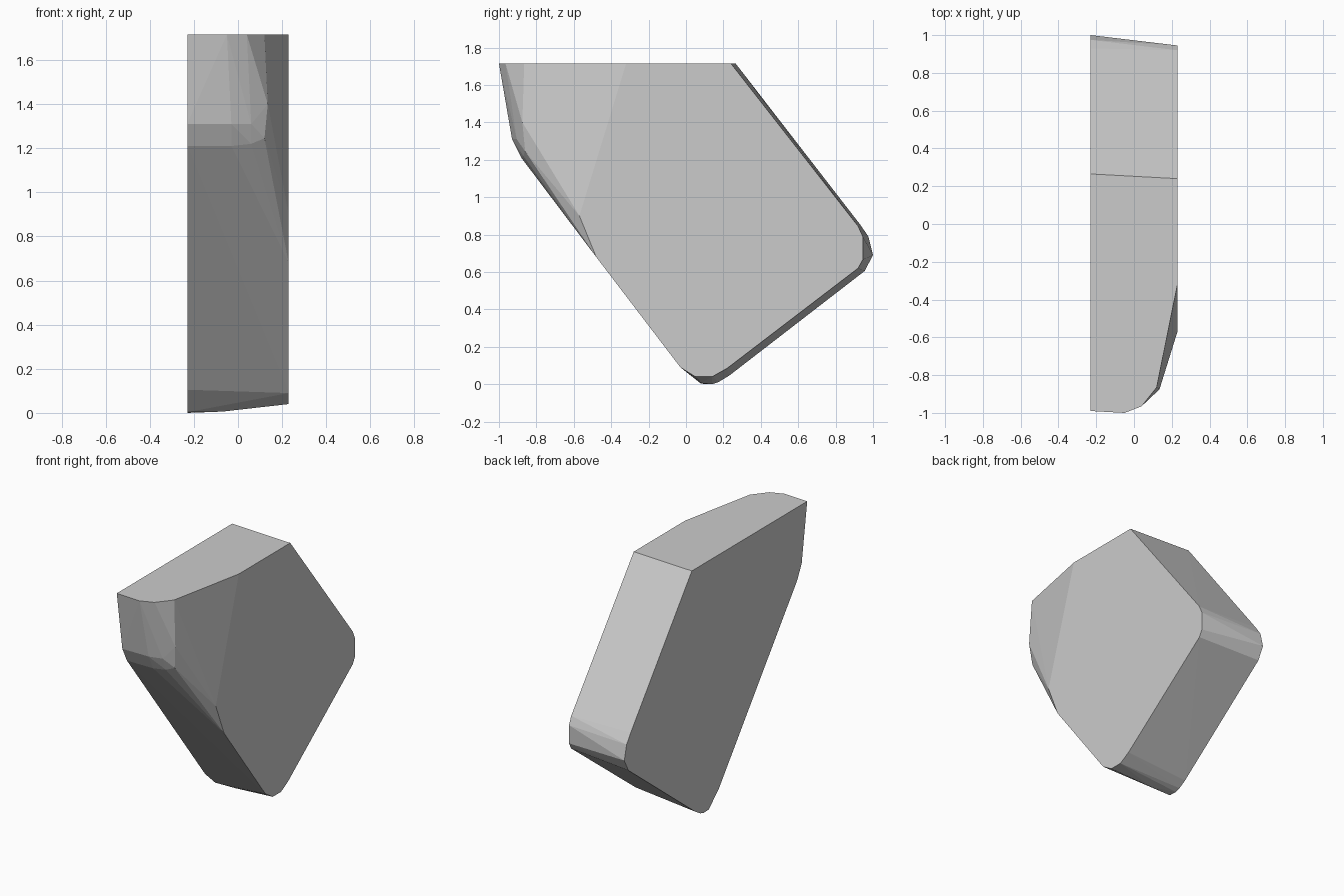
import bpy, bmesh

if "Cube" in bpy.data.objects:
    bpy.data.objects.remove(bpy.data.objects["Cube"])

HALF = 0.23   # half thickness
TOP = 1.715   # height of the flat top

# Side outlines as (y, z): back edge, rounded back corner, rounded foot
left_outline = [(0.265, TOP), (0.93, 0.855), (0.975, 0.79), (1.0, 0.69), (0.955, 0.605),
                (0.23, 0.045), (0.175, 0.012), (0.14, 0.0), (0.08, 0.003), (-0.03, 0.105),
                (-0.88, 1.21), (-0.93, 1.31), (-0.99, TOP)]
right_outline = [(0.24, TOP), (0.92, 0.845), (0.945, 0.79), (0.945, 0.665), (0.92, 0.62),
                 (0.22, 0.085), (0.14, 0.04), (0.05, 0.04), (-0.03, 0.09),
                 (-0.48, 0.68), (-0.57, 0.90), (-0.32, TOP)]

# Rounded nose between the two sides as (x, y, z)
nose = [(-0.05, -1.0, TOP), (0.04, -0.965, TOP), (0.12, -0.865, TOP),
        (-0.03, -0.93, 1.31), (0.06, -0.905, 1.31), (0.135, -0.875, 1.40),
        (-0.03, -0.88, 1.21), (0.06, -0.87, 1.22), (0.12, -0.86, 1.245),
        (-0.07, 0.08, 0.006)]

points = [(-HALF, y, z) for y, z in left_outline]
points += [(HALF, y, z) for y, z in right_outline]
points += nose

# Faceted solid wrapped around the outlines
bm = bmesh.new()
for p in points:
    bm.verts.new(p)
bmesh.ops.convex_hull(bm, input=bm.verts[:])
bmesh.ops.delete(bm, geom=[v for v in bm.verts if not v.link_faces], context='VERTS')
bmesh.ops.dissolve_limit(bm, angle_limit=0.01, verts=bm.verts[:], edges=bm.edges[:])
bmesh.ops.recalc_face_normals(bm, faces=bm.faces[:])

mesh = bpy.data.meshes.new("wedge_block")
bm.to_mesh(mesh)
bm.free()
block = bpy.data.objects.new("wedge_block", mesh)
bpy.context.collection.objects.link(block)
